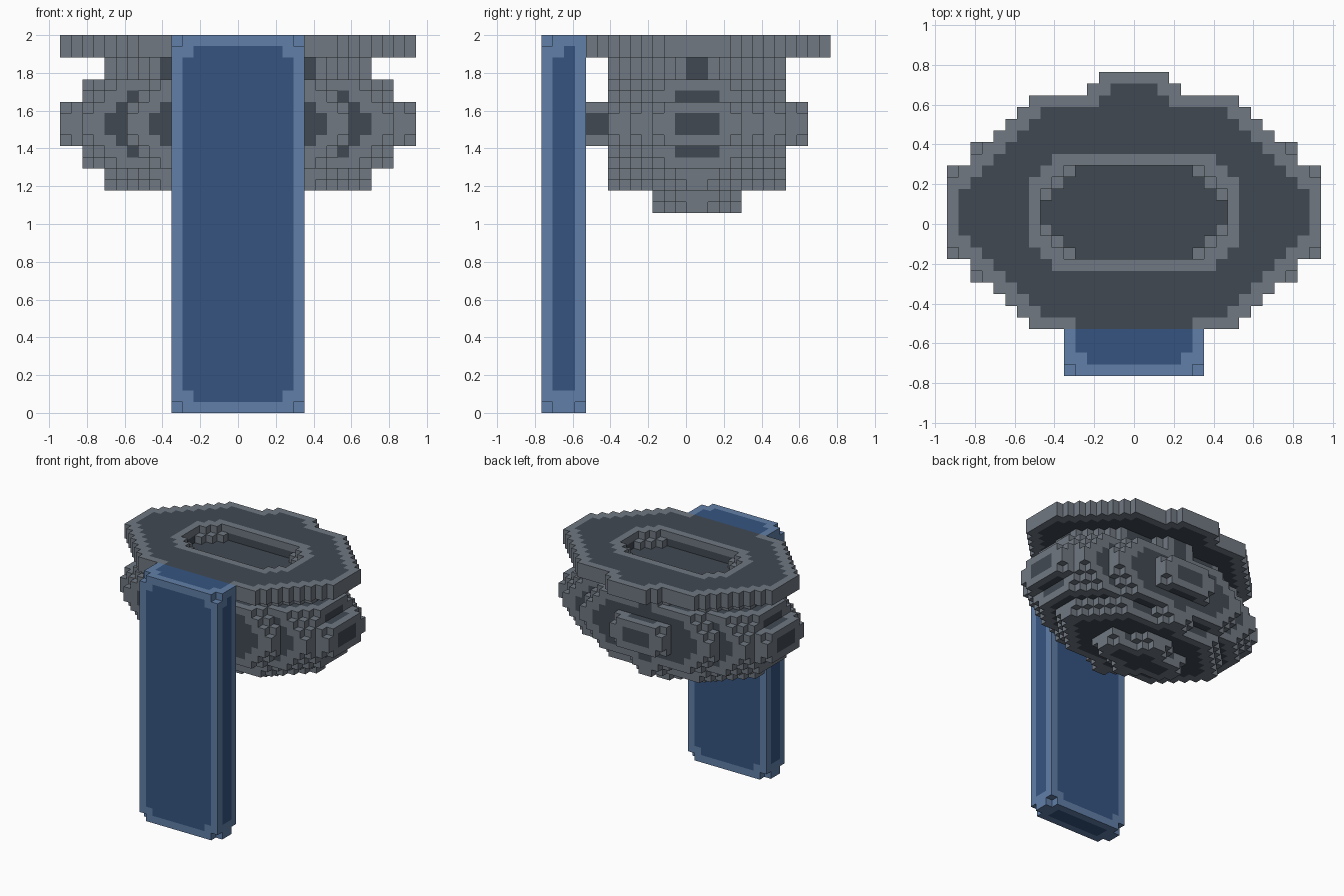
import bpy
import bmesh
import math
from itertools import product
from mathutils import Vector

cube = bpy.data.objects.get("Cube")
if cube:
    bpy.data.objects.remove(cube, do_unlink=True)

V = 1 / 17          # size of one small block


def srgb(r, g, b):
    def lin(c):
        c /= 255
        return c / 12.92 if c <= 0.04045 else ((c + 0.055) / 1.055) ** 2.4
    return (lin(r), lin(g), lin(b), 1)


def material(name, colour):
    m = bpy.data.materials.new(name)
    m.use_nodes = True
    m.diffuse_color = colour
    bsdf = m.node_tree.nodes["Principled BSDF"]
    bsdf.inputs["Base Color"].default_value = colour
    bsdf.inputs["Roughness"].default_value = 0.8
    return m


grey_dark = material("dark grey", srgb(65, 73, 82))
grey_edge = material("edge grey", srgb(112, 120, 130))
blue_dark = material("dark blue", srgb(53, 84, 128))
blue_edge = material("edge blue", srgb(97, 127, 168))


def ellipse(x, y, rx, ry):
    return (x / rx) ** 2 + (y / ry) ** 2


# Coarse shape: rules tested at the centre of each double-size block
def solid(x, y, z):
    d = y - 1
    if abs(x) < 6 and y < -9:                       # back panel
        return True
    if z > 32:                                      # flat ring with oval opening
        return ellipse(x, d, 16, 11.5) <= 1 < ellipse(x, d, 8, 4)
    return ellipse(x, d, 16, 9.5) + ((z - 26) / 7.5) ** 2 <= 1   # bowl


coarse = {(i, j, k)
          for i, j, k in product(range(-8, 8), range(13), range(17))
          if solid(2 * i + 1, 2 * j - 12, 2 * k + 1)}


# Refine to small blocks, knocking off exposed corners
def axis(n):
    c = n // 2
    return ((c, 0.75), (c + (1 if n % 2 else -1), 0.25))


def filled(x, y, z):
    total = 0
    for (i, a), (j, b), (k, c) in product(axis(x), axis(y + 13), axis(z)):
        if (i, j, k) in coarse:
            total += a * b * c
    return total > 0.5


blocks = {p for p in product(range(-16, 16), range(-13, 13), range(34)) if filled(*p)}


def part_of(p):
    x, y, z = p
    if -6 <= x < 6 and y < -9:
        return "back_panel"
    return "seat_ring" if z >= 32 else "bowl"


def shift(p, *steps):
    return tuple(p[a] + sum(s[a] for s in steps) for a in range(3))


# A face square is an edge square if it borders an outer edge in its own plane
def near_edge(p, n):
    ax = [a for a in range(3) if n[a] == 0]
    for s, t in product((-1, 0, 1), repeat=2):
        step = [0, 0, 0]
        step[ax[0]], step[ax[1]] = s, t
        if shift(p, step) not in blocks and shift(p, step, n) not in blocks:
            return True
    return False


NORMALS = [(1, 0, 0), (-1, 0, 0), (0, 1, 0), (0, -1, 0), (0, 0, 1), (0, 0, -1)]


def build(name, mats):
    bm = bmesh.new()
    corners = {}

    def vert(c):
        if c not in corners:
            corners[c] = bm.verts.new(Vector(c) * V)
        return corners[c]

    for p in sorted(blocks):
        if part_of(p) != name:
            continue
        for n in NORMALS:
            if shift(p, n) in blocks:
                continue
            a = next(i for i in range(3) if n[i])
            u, w = (a + 1) % 3, (a + 2) % 3
            loop = []
            for s, t in ((0, 0), (1, 0), (1, 1), (0, 1)):
                c = list(p)
                c[a] += 1 if n[a] > 0 else 0
                c[u] += s
                c[w] += t
                loop.append(vert(tuple(c)))
            if n[a] < 0:
                loop.reverse()
            bm.faces.new(loop).material_index = int(near_edge(p, n))
    # Merge flat areas of one colour
    bmesh.ops.dissolve_limit(bm, angle_limit=math.radians(1), verts=bm.verts[:],
                             edges=bm.edges[:], delimit={'MATERIAL'})
    bmesh.ops.triangulate(bm, faces=[f for f in bm.faces if len(f.verts) > 4])
    mesh = bpy.data.meshes.new(name)
    bm.to_mesh(mesh)
    bm.free()
    for m in mats:
        mesh.materials.append(m)
    obj = bpy.data.objects.new(name, mesh)
    bpy.context.collection.objects.link(obj)


build("back_panel", (blue_dark, blue_edge))
build("seat_ring", (grey_dark, grey_edge))
build("bowl", (grey_dark, grey_edge))
